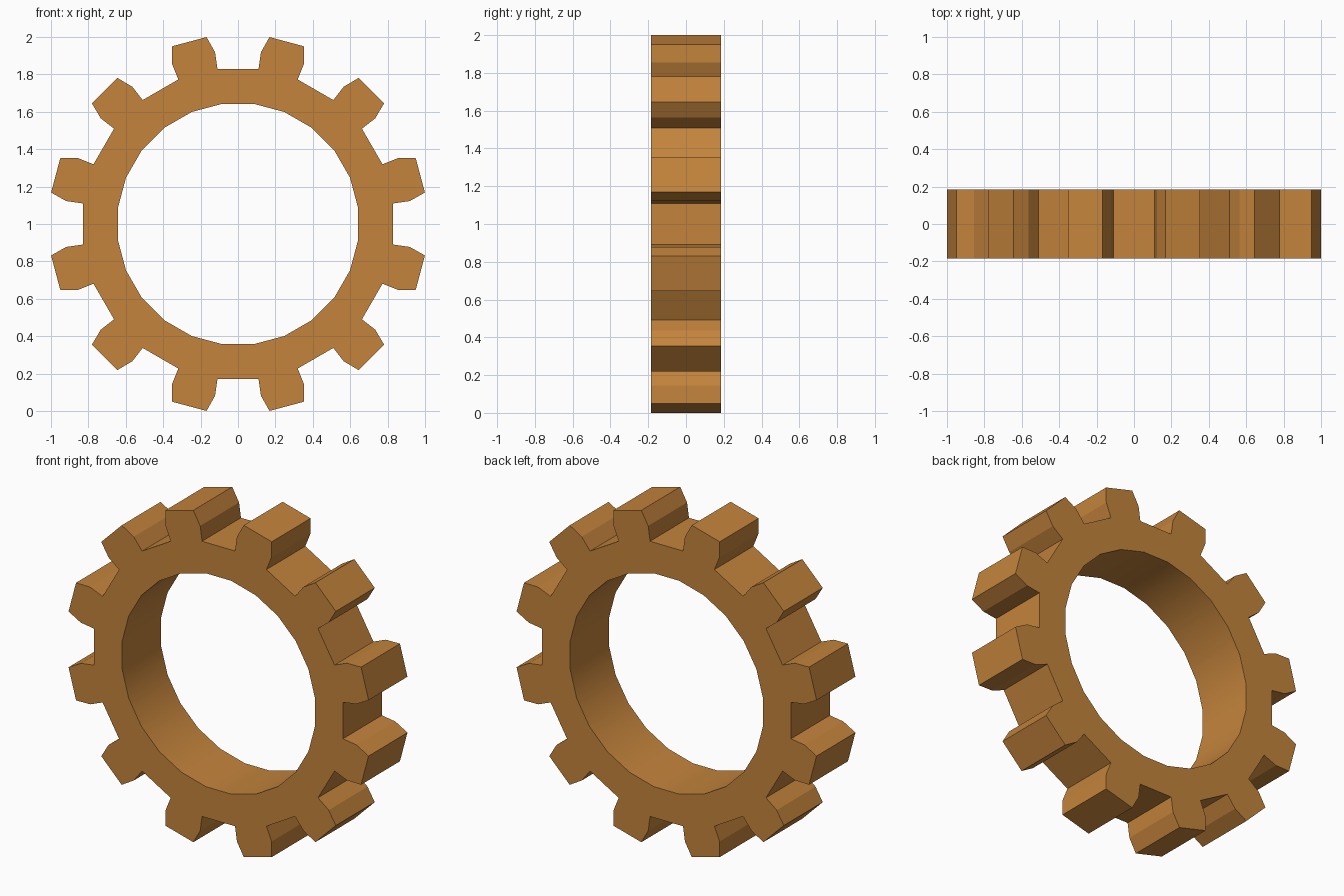
import bpy, bmesh
from math import radians, sin, cos

if "Cube" in bpy.data.objects:
    bpy.data.objects.remove(bpy.data.objects["Cube"])

TEETH = 12
HALF_DEPTH = 0.185
BORE = 0.648
# half tooth profile: (radius, half angle in degrees)
ROOT, MID, TIP = (0.836, 7.45), (0.926, 7.4), (1.0135, 5.45)

bm = bmesh.new()


def pt(r, deg):
    a = radians(deg)
    return bm.verts.new((r * cos(a), -HALF_DEPTH, 1 + r * sin(a)))


# Front face: a rim segment and tooth per sector, joined by gap segments
sectors = []
for i in range(TEETH):
    c = 15 + 30 * i
    sectors.append([pt(r, c + s * h) for s, prof in
                    ((-1, ((BORE, 7.5), ROOT, MID, TIP)), (1, (TIP, MID, ROOT, (BORE, 7.5))))
                    for r, h in prof])
for i, s in enumerate(sectors):
    n = sectors[(i + 1) % TEETH]
    bm.faces.new((s[0], s[1], s[6], s[7]))
    bm.faces.new(s[1:7])
    bm.faces.new((s[7], s[6], n[1], n[0]))

# Extrude to the back
front = list(bm.faces)
ext = bmesh.ops.extrude_face_region(bm, geom=front, use_keep_orig=True)
for v in ext["geom"]:
    if isinstance(v, bmesh.types.BMVert):
        v.co.y = HALF_DEPTH
bmesh.ops.recalc_face_normals(bm, faces=bm.faces)

# Smooth bore, flat teeth
for f in bm.faces:
    radii = [(v.co.x ** 2 + (v.co.z - 1) ** 2) ** 0.5 for v in f.verts]
    f.smooth = max(radii) < BORE + 0.01

mesh = bpy.data.meshes.new("gear_ring")
bm.to_mesh(mesh)
bm.free()
gear = bpy.data.objects.new("gear_ring", mesh)
bpy.context.collection.objects.link(gear)

mat = bpy.data.materials.new("bronze")
mat.diffuse_color = (0.55, 0.23, 0.045, 1)
mat.use_nodes = True
mat.node_tree.nodes["Principled BSDF"].inputs["Base Color"].default_value = mat.diffuse_color
mesh.materials.append(mat)
